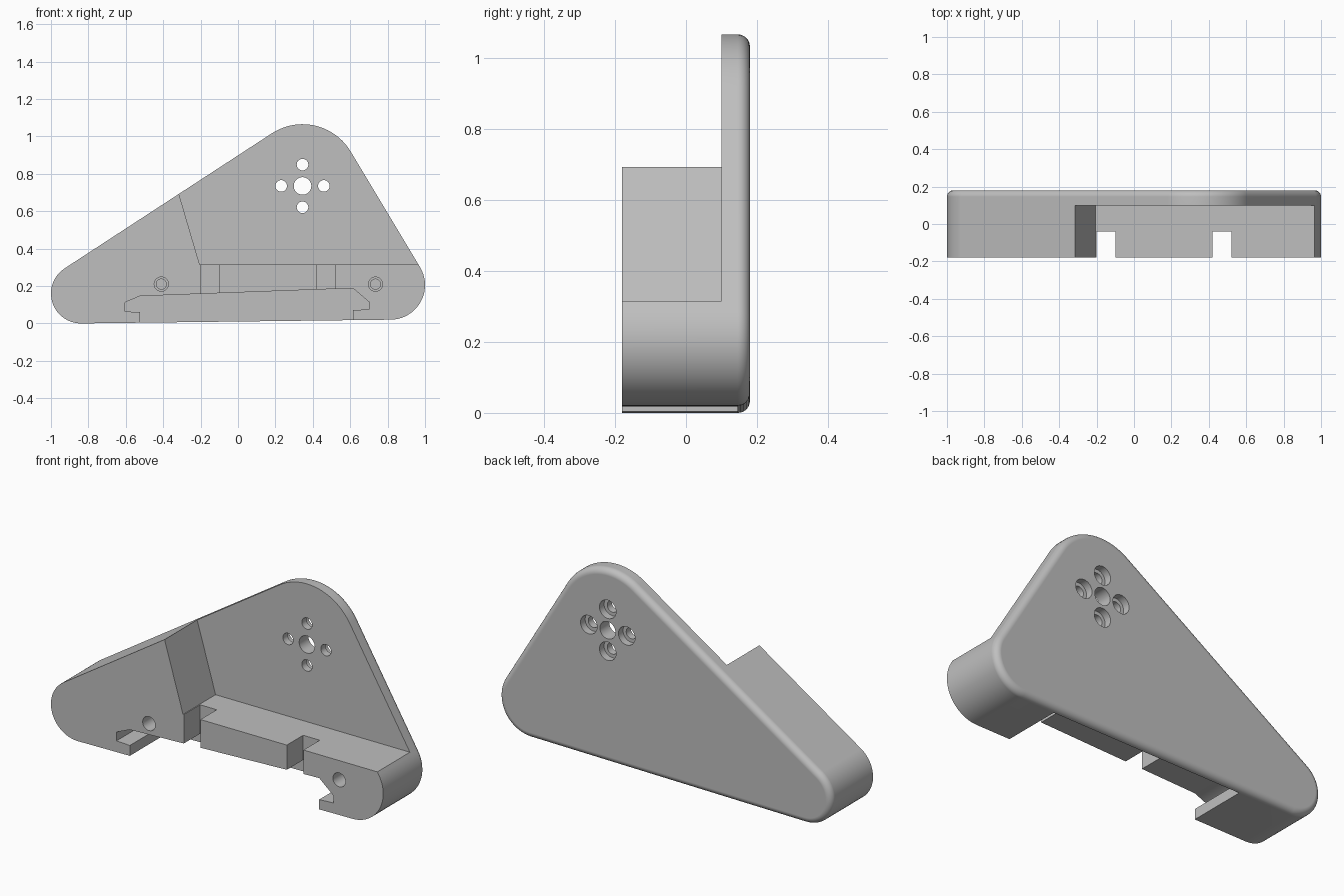
import bpy
import bmesh
from math import acos, atan2, cos, pi, radians, sin, tau
from mathutils import Vector

cube = bpy.data.objects.get("Cube")
if cube:
    bpy.data.objects.remove(cube, do_unlink=True)

FRONT, BACK, FAR = -0.18, 0.18, -0.3
PLATE = 0.10          # front surface of the thin back plate
FILLET = 0.034

grey = bpy.data.materials.new("plain_grey")
grey.use_nodes = True
grey.diffuse_color = (0.52, 0.52, 0.52, 1)
shader = next(n for n in grey.node_tree.nodes if n.type == 'BSDF_PRINCIPLED')
shader.inputs["Base Color"].default_value = grey.diffuse_color
shader.inputs["Roughness"].default_value = 0.6


def prism(name, points, y0, y1, fillet=0.0):
    """Extrude an (x, z) outline along y, optionally rounding its back rim."""
    bm = bmesh.new()
    near = [bm.verts.new((x, y0, z)) for x, z in points]
    far = [bm.verts.new((x, y1, z)) for x, z in points]
    bm.faces.new(near)
    cap = bm.faces.new(far)
    for i in range(len(points)):
        j = (i + 1) % len(points)
        bm.faces.new((near[i], near[j], far[j], far[i]))
    bmesh.ops.recalc_face_normals(bm, faces=bm.faces)
    if fillet:
        bmesh.ops.bevel(bm, geom=list(cap.edges), offset=fillet, segments=6,
                        profile=0.5, affect='EDGES')
    mesh = bpy.data.meshes.new(name)
    bm.to_mesh(mesh)
    bm.free()
    obj = bpy.data.objects.new(name, mesh)
    bpy.context.collection.objects.link(obj)
    mesh.materials.append(grey)
    return obj


def circle(x, z, r, n=32):
    return [(x + r * cos(tau * i / n), z + r * sin(tau * i / n)) for i in range(n)]


def rounded_hull(discs, steps=20):
    """Outline of a belt pulled around discs listed counter-clockwise."""
    turns = []
    for i, (c, r) in enumerate(discs):
        c2, r2 = discs[(i + 1) % len(discs)]
        d = c2 - c
        turns.append(atan2(d.y, d.x) - acos((r - r2) / d.length))
    points = []
    for i, (c, r) in enumerate(discs):
        start = turns[i - 1]
        sweep = (turns[i] - start) % tau
        for k in range(steps + 1):
            a = start + sweep * k / steps
            points.append((c.x + r * cos(a), c.y + r * sin(a)))
    return points


def activate(obj):
    bpy.ops.object.select_all(action='DESELECT')
    obj.select_set(True)
    bpy.context.view_layer.objects.active = obj


def cut(obj, points, y0, y1):
    cutter = prism("cutter", points, y0, y1)
    cutter.hide_render = True
    mod = obj.modifiers.new("cut", 'BOOLEAN')
    mod.operation = 'DIFFERENCE'
    mod.solver = 'EXACT'
    mod.object = cutter
    activate(obj)
    bpy.ops.object.modifier_apply(modifier=mod.name)
    bpy.data.objects.remove(cutter, do_unlink=True)


# Solid rounded triangle with a softened back rim
bracket = prism("mounting_bracket", rounded_hull([
    (Vector((0.815, 0.205)), 0.185),
    (Vector((0.345, 0.765)), 0.30),
    (Vector((-0.84, 0.16)), 0.16),
]), FRONT, BACK, FILLET)

# Open pocket above the shelf
cut(bracket, [(-0.205, 0.315), (1.2, 0.315), (1.2, 1.2), (-0.465, 1.2)], FAR, PLATE)

# Rail channel with hooked ends in the underside
cut(bracket, [
    (-0.525, -0.1), (-0.525, 0.06), (-0.605, 0.064), (-0.605, 0.112),
    (-0.525, 0.146), (0.615, 0.188), (0.70, 0.115), (0.70, 0.075),
    (0.615, 0.071), (0.615, -0.1),
], FAR, BACK - FILLET - 0.001)

# Strap notches through the shelf
for x0, x1 in ((-0.2, -0.1), (0.42, 0.52)):
    cut(bracket, [(x0, 0.1), (x1, 0.1), (x1, 0.4), (x0, 0.4)], FAR, -0.04)

# Stepped blind screw holes in the two feet
for x in (-0.41, 0.735):
    cut(bracket, circle(x, 0.21, 0.038), FAR, -0.08)
    cut(bracket, circle(x, 0.21, 0.027), FAR, 0.05)

# Centre hole and four bolt holes, counterbored from the back
hx, hz = 0.345, 0.735
cut(bracket, circle(hx, hz, 0.047), FAR, 0.3)
for k in range(4):
    x, z = hx + 0.114 * cos(k * pi / 2), hz + 0.114 * sin(k * pi / 2)
    cut(bracket, circle(x, z, 0.031), FAR, 0.3)
    cut(bracket, circle(x, z, 0.05), 0.14, 0.3)

# Smooth the curves while keeping flat faces crisp
activate(bracket)
bpy.ops.object.shade_smooth_by_angle(angle=radians(30))
weighted = bracket.modifiers.new("weighted_normals", 'WEIGHTED_NORMAL')
weighted.keep_sharp = True
